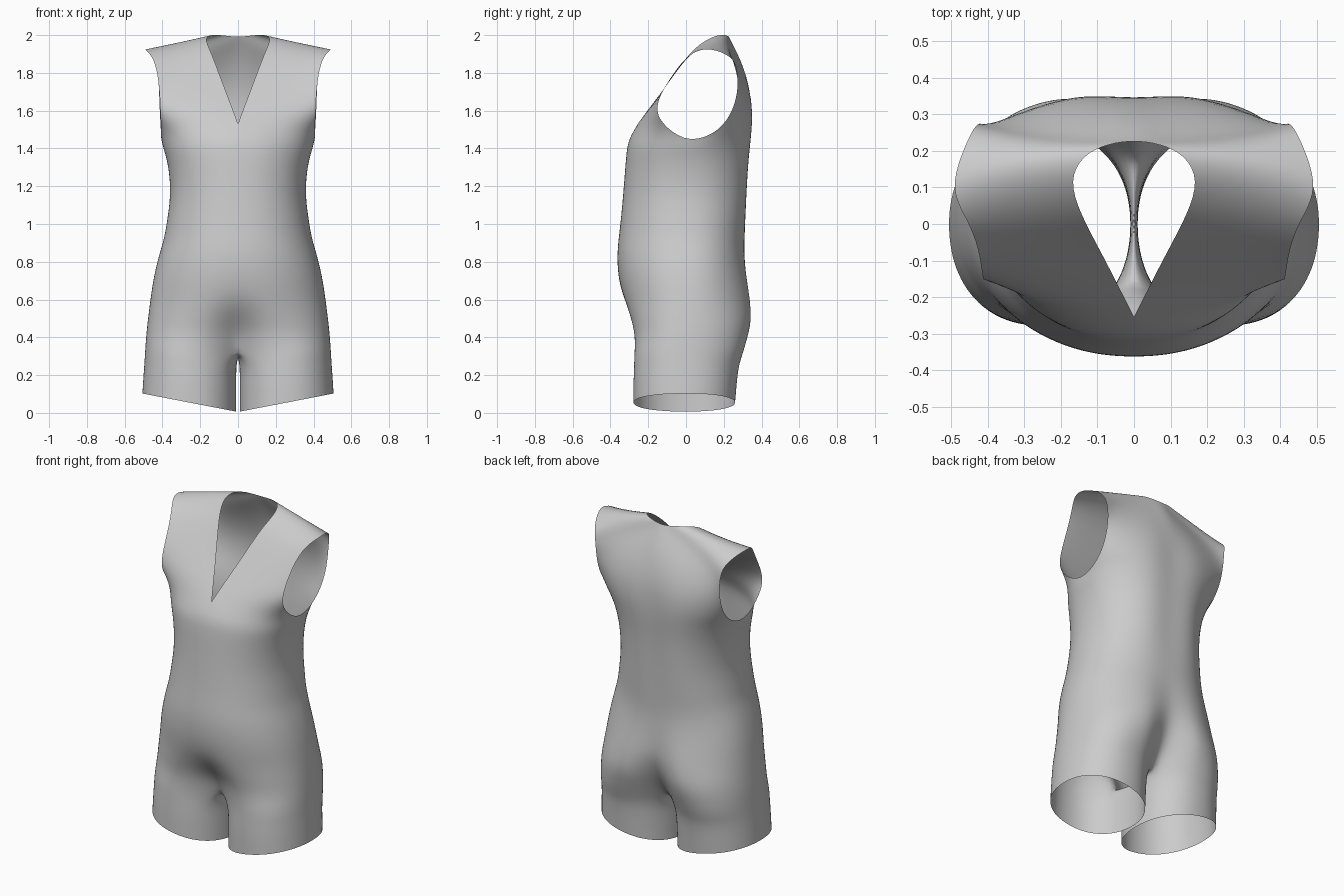
import bpy, bmesh
from math import sin, cos, radians, exp, copysign

if "Cube" in bpy.data.objects:
    bpy.data.objects.remove(bpy.data.objects["Cube"])

N = 10      # columns from the centre line to the side seam
K = 6       # columns across the inner thigh


def power(v, p=0.92):
    return copysign(abs(v) ** p, v)


def section(inner, outer, sweep, groove=0.0):
    """Curved row from the centre (or neckline) to the side (or armhole)."""
    A = radians(sweep)
    row = []
    for j in range(N + 1):
        a = A * j / N
        s = power(sin(a)) / power(sin(A))
        c = (1 - power(max(cos(a), 0))) / (1 - power(max(cos(A), 0)))
        x = inner[0] + (outer[0] - inner[0]) * s
        y = inner[1] + (outer[1] - inner[1]) * c
        z = inner[2] + (outer[2] - inner[2]) * s
        row.append((x, y + groove * exp(-(x / 0.11) ** 2), z))
    return row


# Trunk: z, half width, front y, back y, front groove, back groove
trunk = [
    (0.42, 0.487, -0.290, 0.355, 0.075, 0.09),
    (0.50, 0.478, -0.314, 0.374, 0.035, 0.075),
    (0.60, 0.465, -0.340, 0.366, 0.01, 0.05),
    (0.72, 0.448, -0.361, 0.338, 0.00, 0.025),
    (0.84, 0.418, -0.366, 0.318, 0.00, 0.01),
    (0.93, 0.390, -0.357, 0.320, 0.00, 0.01),
    (1.02, 0.376, -0.346, 0.328, 0.00, 0.015),
    (1.15, 0.357, -0.334, 0.338, 0.00, 0.02),
    (1.28, 0.365, -0.324, 0.345, 0.00, 0.02),
    (1.37, 0.385, -0.317, 0.352, 0.00, 0.02),
]
# Bodice: neckline/centre point, armhole point, sweep, groove
bodice = [
    ((0, -0.306, 1.45), (0.405, 0.02, 1.425), 90, 0),
    ((0, -0.255, 1.53), (0.408, -0.11, 1.51), 75, 0),
    ((0.025, -0.205, 1.60), (0.410, -0.165, 1.595), 65, 0),
    ((0.06, -0.135, 1.69), (0.415, -0.135, 1.69), 60, 0),
    ((0.105, -0.05, 1.81), (0.425, -0.065, 1.80), 60, 0),
    ((0.147, 0.03, 1.92), (0.452, 0.005, 1.89), 50, 0),
    ((0.178, 0.12, 1.985), (0.497, 0.08, 1.928), 40, 0),
    ((0.14, 0.19, 2.005), (0.485, 0.16, 1.924), 40, 0),
    ((0.07, 0.220, 1.997), (0.442, 0.26, 1.875), 50, 0),
    ((0, 0.229, 1.99), (0.424, 0.275, 1.80), 50, 0),
    ((0, 0.295, 1.88), (0.418, 0.275, 1.72), 60, -0.005),
    ((0, 0.355, 1.72), (0.415, 0.255, 1.61), 65, -0.015),
    ((0, 0.368, 1.57), (0.408, 0.18, 1.49), 75, -0.02),
    ((0, 0.360, 1.45), (0.405, 0.02, 1.425), 90, -0.02),
]


def leg_ring(z_in, z_out, outer, front, back, fused=False):
    """Closed thigh ring: front, side, back, then inner thigh."""
    lo = 0.008
    cx, rx = (outer + lo) / 2, (outer - lo) / 2
    ring = []
    for i in range(2 * N + K):
        if i <= 2 * N:
            ang = -50 + 280 * i / (2 * N)
        else:
            ang = 230 + 80 * (i - 2 * N) / K
        a = radians(ang)
        x = cx + rx * power(sin(a))
        y = -power(cos(a)) * (front if cos(a) > 0 else back)
        z = z_in + (z_out - z_in) * x / outer
        if fused:                       # crotch seam on the centre line
            if i == 0 or i >= 2 * N:
                x, y, z = 0, y * 0.8, z_in + abs(y) * 0.2
            elif i == 1 or i == 2 * N - 1:
                x, y = x * 0.75, y * 0.95
        ring.append((x, y, z))
    return ring


def hip_row(z, w, yf, yb, gf, gb, back):
    """Trunk row that melts into the thigh shape just above the crotch."""
    y, g = (yb, -gb) if back else (yf, gf)
    row = section((0, y, z), (w, 0.01, z), 90, g)
    t = min(max((0.58 - z) / 0.28, 0), 1) * 0.85
    ring = leg_ring(z, z, w, -yf, yb, True)
    thigh = ring[N:2 * N + 1][::-1] if back else ring[:N + 1]
    return [(a[0] + (b[0] - a[0]) * t, a[1] + (b[1] - a[1]) * t, z)
            for a, b in zip(row, thigh)]


legs = [
    leg_ring(0.30, 0.335, 0.493, 0.275, 0.305, True),
    leg_ring(0.24, 0.27, 0.497, 0.277, 0.282),
    leg_ring(0.14, 0.20, 0.502, 0.28, 0.272),
    leg_ring(0.06, 0.14, 0.506, 0.28, 0.266),
    leg_ring(0.005, 0.103, 0.508, 0.28, 0.262),
]

# One sheet per half: up the front, over the shoulder, down the back
sheet = [legs[0][:N + 1]]
sheet += [hip_row(*r, False) for r in trunk]
sheet += [section(*b) for b in bodice]
sheet += [hip_row(*r, True) for r in reversed(trunk)]
sheet.append(legs[0][N:2 * N + 1][::-1])

bm = bmesh.new()


def add_grid(rows, closed):
    vs = [[bm.verts.new(p) for p in r] for r in rows]
    n = len(rows[0])
    for a, b in zip(vs, vs[1:]):
        for j in range(n if closed else n - 1):
            k = (j + 1) % n
            bm.faces.new((a[j], a[k], b[k], b[j]))


add_grid(sheet, False)
add_grid(legs, True)
bmesh.ops.remove_doubles(bm, verts=bm.verts, dist=0.0005)

# Mirror to the other half and sew the centre seam
half = bm.verts[:] + bm.edges[:] + bm.faces[:]
copy = bmesh.ops.duplicate(bm, geom=half)["geom"]
for v in copy:
    if isinstance(v, bmesh.types.BMVert):
        v.co.x = -v.co.x
bmesh.ops.remove_doubles(bm, verts=bm.verts, dist=0.0005)
bmesh.ops.recalc_face_normals(bm, faces=bm.faces)

# Keep the point of the V neckline sharp
crease = bm.verts.layers.float.new("crease_vert")
for v in bm.verts:
    if abs(v.co.x) < 1e-4 and abs(v.co.z - 1.53) < 1e-3:
        v[crease] = 1.0
for f in bm.faces:
    f.smooth = True

mesh = bpy.data.meshes.new("romper")
bm.to_mesh(mesh)
bm.free()
romper = bpy.data.objects.new("romper", mesh)
bpy.context.collection.objects.link(romper)
sub = romper.modifiers.new("smooth_cloth", 'SUBSURF')
sub.levels = sub.render_levels = 2
